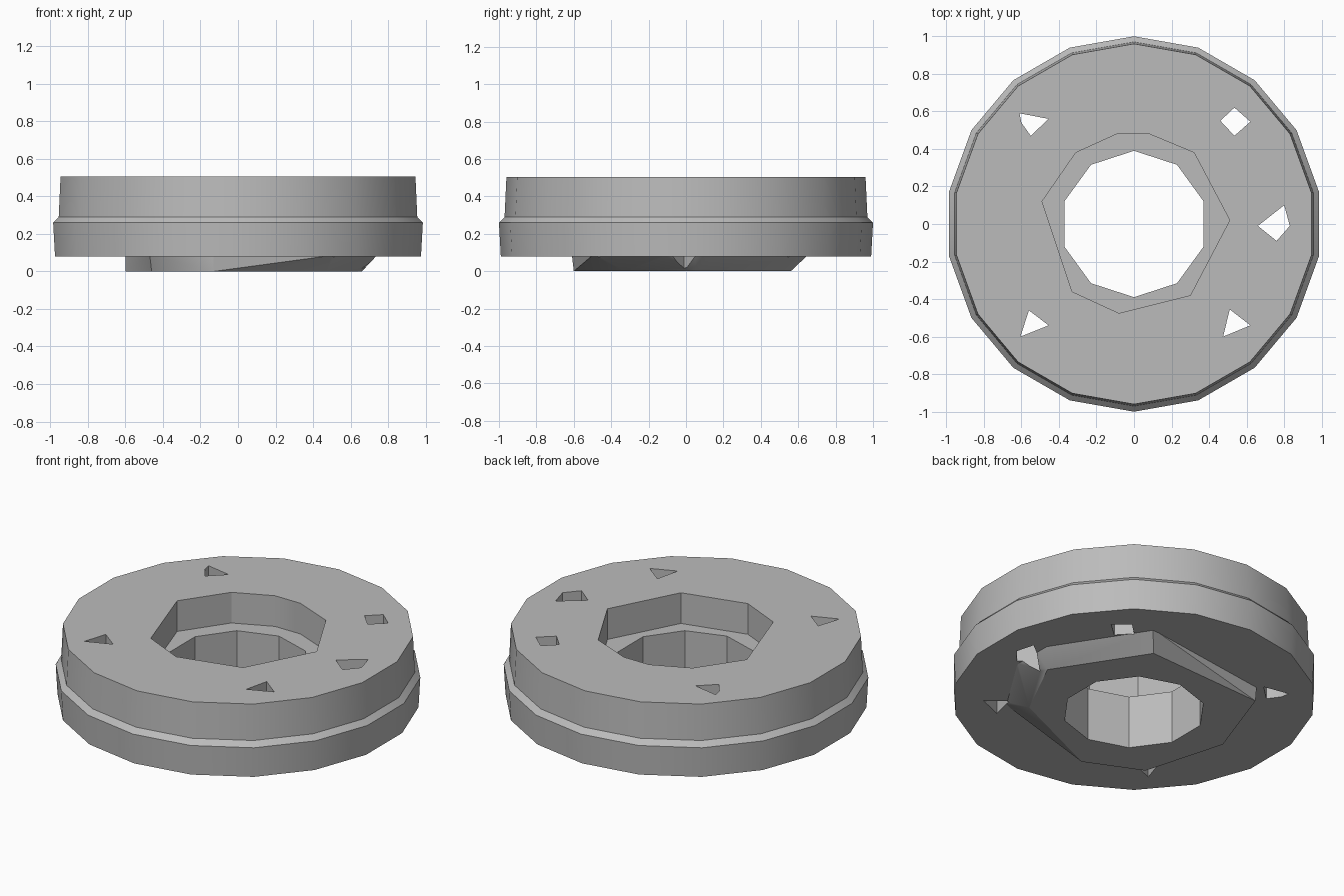
import bpy
import bmesh
import math

if "Cube" in bpy.data.objects:
    bpy.data.objects.remove(bpy.data.objects["Cube"])

grey = bpy.data.materials.new("plain grey")
grey.use_nodes = True
colour = (0.5, 0.5, 0.5, 1)
grey.diffuse_color = colour
grey.node_tree.nodes["Principled BSDF"].inputs["Base Color"].default_value = colour


def finish(bm, name):
    bmesh.ops.recalc_face_normals(bm, faces=bm.faces[:])
    mesh = bpy.data.meshes.new(name)
    bm.to_mesh(mesh)
    bm.free()
    mesh.materials.append(grey)
    obj = bpy.data.objects.new(name, mesh)
    bpy.context.collection.objects.link(obj)
    return obj


def ring(radius, sides):
    """Regular polygon with one corner on the front."""
    angles = [2 * math.pi * i / sides - math.pi / 2 for i in range(sides)]
    return [(radius * math.cos(a), radius * math.sin(a)) for a in angles]


def loft(name, layers):
    """Solid joining equal-sized outlines, given as (outline, height)."""
    bm = bmesh.new()
    loops = [[bm.verts.new((x, y, z)) for x, y in outline] for outline, z in layers]
    bm.faces.new(loops[0])
    bm.faces.new(loops[-1])
    for low, high in zip(loops, loops[1:]):
        for i in range(len(low)):
            j = (i + 1) % len(low)
            bm.faces.new((low[i], low[j], high[j], high[i]))
    return finish(bm, name)


def hull(name, layers):
    """Faceted solid wrapped around unequal outlines."""
    bm = bmesh.new()
    for outline, z in layers:
        for x, y in outline:
            bm.verts.new((x, y, z))
    bmesh.ops.convex_hull(bm, input=bm.verts[:])
    return finish(bm, name)


def combine(target, helper, operation):
    helper.hide_render = True
    mod = target.modifiers.new(helper.name, "BOOLEAN")
    mod.object = helper
    mod.operation = operation
    mod.solver = "EXACT"
    bpy.context.view_layer.objects.active = target
    bpy.ops.object.modifier_apply(modifier=mod.name)
    bpy.data.objects.remove(helper)


# Stepped outer disc
profile = [(0.99, 0.08), (1.0, 0.26), (0.97, 0.29), (0.96, 0.505)]
disc = loft("flange_disc", [(ring(r, 18), z) for r, z in profile])

# Faceted hub boss flaring into the underside
boss_foot = [(0.66, 0.05), (0.33, 0.56), (-0.43, 0.52), (-0.6, 0.04),
             (-0.46, -0.45), (-0.13, -0.6), (0.47, -0.33)]
boss_root = [(0.74, 0.14), (0.41, 0.65), (-0.43, 0.53), (-0.6, 0.04),
             (-0.47, -0.5), (-0.13, -0.61), (0.5, -0.5), (0.74, -0.12)]
combine(disc, hull("hub_boss", [(boss_foot, 0), (boss_root, 0.085)]), "UNION")

# Central bore and wider recess above its ledge
bore = ring(0.39, 10)
combine(disc, loft("bore_cutter", [(bore, -0.1), (bore, 0.7)]), "DIFFERENCE")
recess = [(0.51, 0.02), (0.32, 0.38), (0.08, 0.48), (-0.09, 0.48), (-0.31, 0.38),
          (-0.49, 0.12), (-0.33, -0.36), (-0.08, -0.475), (0.3, -0.38)]
combine(disc, loft("recess_cutter", [(recess, 0.32), (recess, 0.7)]), "DIFFERENCE")

# Irregular bolt holes
holes = [
    [(0.535, 0.62), (0.46, 0.55), (0.535, 0.47), (0.62, 0.545)],
    [(-0.61, 0.59), (-0.6, 0.54), (-0.55, 0.47), (-0.455, 0.56)],
    [(0.66, -0.01), (0.76, -0.09), (0.83, -0.01), (0.8, 0.1)],
    [(0.51, -0.455), (0.475, -0.6), (0.62, -0.54)],
    [(-0.56, -0.46), (-0.605, -0.6), (-0.455, -0.54)],
]
for outline in holes:
    cutter = loft("hole_cutter", [(outline, -0.1), (outline, 0.7)])
    combine(disc, cutter, "DIFFERENCE")

# Soft rim with crisp steps
bpy.ops.object.select_all(action="DESELECT")
disc.select_set(True)
bpy.context.view_layer.objects.active = disc
bpy.ops.object.shade_smooth_by_angle(angle=math.radians(25))
